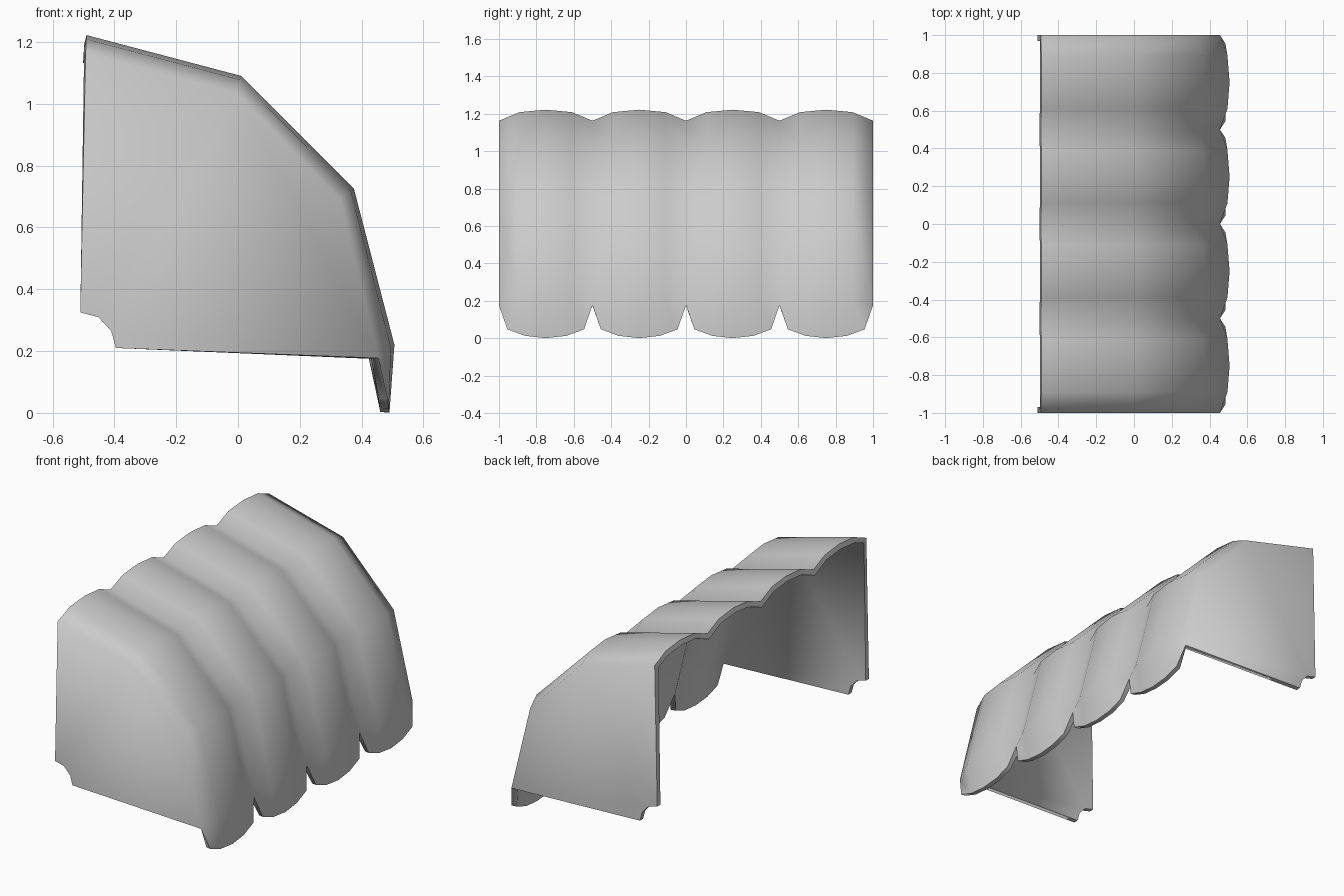
import bpy, bmesh, math

if "Cube" in bpy.data.objects:
    bpy.data.objects.remove(bpy.data.objects["Cube"])

# Awning profiles (x, z) from back to front: along a crest and along a valley
CREST = [(-0.49, 1.222), (0.01, 1.09), (0.375, 0.725), (0.506, 0.22)]
VALLEY = [(-0.493, 1.163), (-0.005, 1.035), (0.33, 0.69), (0.455, 0.177)]
# One scallop: y offset and how far it drops from crest to valley
SCALLOP = [(-0.25, 1.0), (-0.14, 0.22), (0, 0.0), (0.14, 0.22), (0.25, 1.0)]
# Hanging hem of one scallop: (y offset, x, z)
HEM = [(-0.205, 0.484, 0.048), (-0.11, 0.488, 0.013), (0, 0.49, 0.001),
       (0.11, 0.488, 0.013), (0.205, 0.484, 0.048)]
# Lower edge of the side panels, front to back
SIDE_BOTTOM = [(-0.395, 0.21), (-0.41, 0.265), (-0.452, 0.31), (-0.51, 0.325)]

bm = bmesh.new()


def column(y, drop):
    return [bm.verts.new((c[0] + (v[0] - c[0]) * drop, y, c[1] + (v[1] - c[1]) * drop))
            for c, v in zip(CREST, VALLEY)]


# Scalloped roof with hanging hem
cols = [column(-1, 1.0)]
for s in range(4):
    mid = -0.75 + 0.5 * s
    cols += [column(mid + dy, d) for dy, d in SCALLOP[1:]]
    hem = [bm.verts.new((x, mid + dy, z)) for dy, x, z in HEM]
    for i in range(4):
        a, b = cols[s * 4 + i], cols[s * 4 + i + 1]
        for r in range(3):
            bm.faces.new((a[r], a[r + 1], b[r + 1], b[r]))
        bm.faces.new((a[3], hem[i], hem[i + 1], b[3]))

# Side panels
for col, y in ((cols[0], -1), (cols[-1], 1)):
    bm.faces.new(col + [bm.verts.new((x, y, z)) for x, z in SIDE_BOTTOM])

bmesh.ops.recalc_face_normals(bm, faces=bm.faces)
bm.faces.ensure_lookup_table()
bm.normal_update()
if bm.faces[0].normal.z < 0:
    bmesh.ops.reverse_faces(bm, faces=bm.faces)

mesh = bpy.data.meshes.new("awning_canopy")
bm.to_mesh(mesh)
bm.free()
awning = bpy.data.objects.new("awning_canopy", mesh)
bpy.context.collection.objects.link(awning)
bpy.context.view_layer.objects.active = awning
awning.select_set(True)

# Cloth thickness, inwards
shell = awning.modifiers.new("thickness", 'SOLIDIFY')
shell.thickness = 0.03
shell.offset = -1
shell.use_even_offset = True
shell.use_quality_normals = True
bpy.ops.object.modifier_apply(modifier=shell.name)
bpy.ops.object.shade_smooth_by_angle(angle=math.radians(76))
